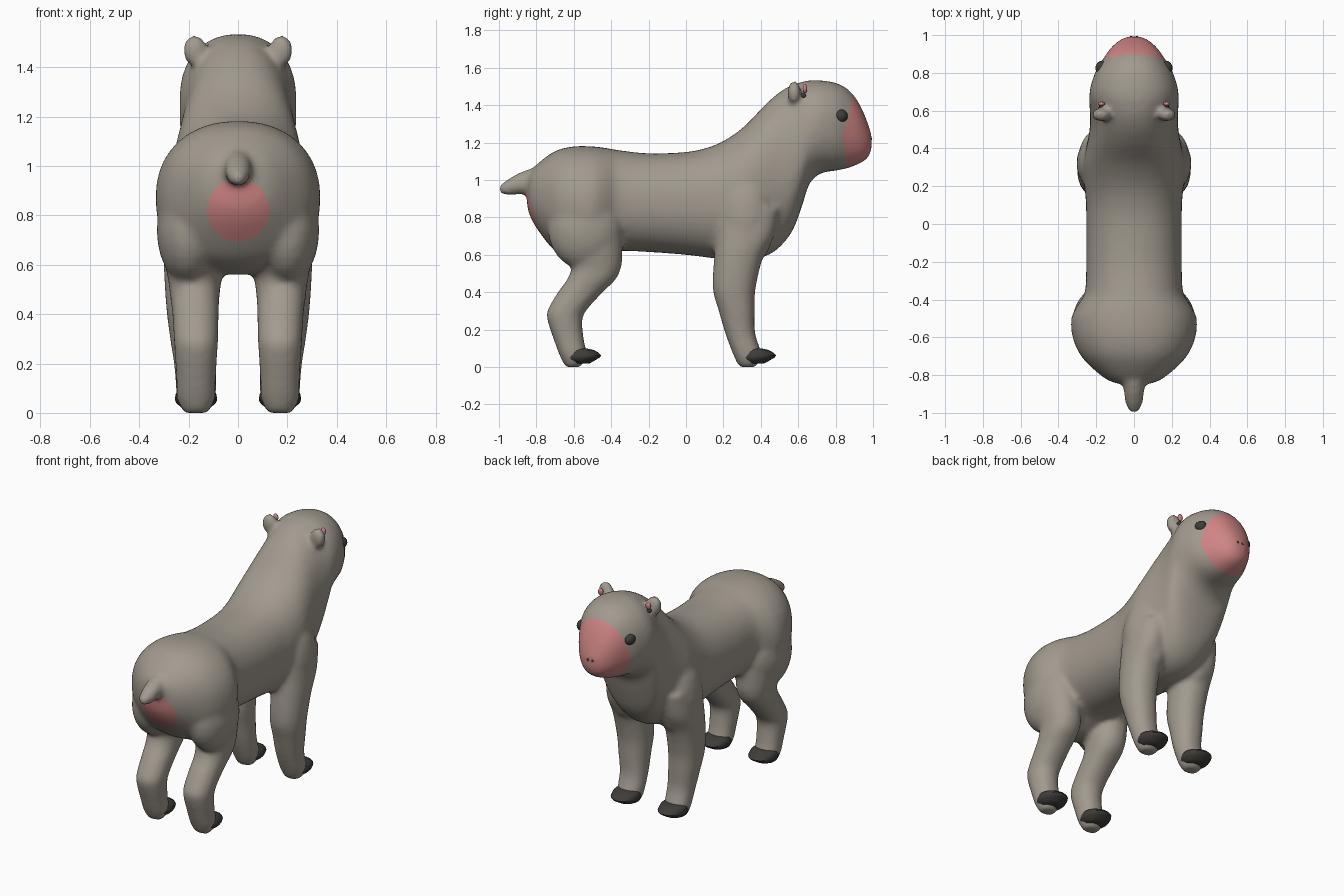
import bpy, bmesh, math
from mathutils import Vector

if "Cube" in bpy.data.objects:
    bpy.data.objects.remove(bpy.data.objects["Cube"])


def material(name, rgb):
    m = bpy.data.materials.new(name)
    m.diffuse_color = (*rgb, 1)
    m.use_nodes = True
    m.node_tree.nodes["Principled BSDF"].inputs["Base Color"].default_value = m.diffuse_color
    return m


FUR = material("warm grey fur", (0.36, 0.325, 0.275))
PINK = material("pink skin", (0.62, 0.235, 0.23))
DARK = material("dark horn", (0.05, 0.047, 0.042))


def spline(rows, steps):
    """Catmull-Rom interpolation through rows of numbers."""
    out = []
    for i in range(len(rows) - 1):
        p = [rows[max(0, min(len(rows) - 1, i + k))] for k in (-1, 0, 1, 2)]
        for s in range(steps):
            t = s / steps
            out.append([0.5 * (2 * b + (c - a) * t + (2 * a - 5 * b + 4 * c - d) * t * t
                               + (3 * b - a - 3 * c + d) * t ** 3) for a, b, c, d in zip(*p)])
    return out + [list(rows[-1])]


def loft(bm, rows, place, power=2.0, sides=40, steps=4):
    """Skin a tube; place(row, u, v) maps a unit ring point to space."""
    rings = []
    for row in spline(rows, steps):
        ring = []
        for k in range(sides):
            a = 2 * math.pi * k / sides
            c, s = math.cos(a), math.sin(a)
            u = math.copysign(abs(c) ** (2 / power), c)
            v = math.copysign(abs(s) ** (2 / power), s)
            ring.append(bm.verts.new(place(row, u, v)))
        rings.append(ring)
    for r0, r1 in zip(rings, rings[1:]):
        for k in range(sides):
            n = (k + 1) % sides
            bm.faces.new((r0[k], r0[n], r1[n], r1[k]))
    bm.faces.new(rings[0][::-1])
    bm.faces.new(rings[-1])


def ellipsoid(bm, centre, radii, seg=24):
    made = bmesh.ops.create_uvsphere(bm, u_segments=seg, v_segments=seg // 2, radius=1)
    for v in made["verts"]:
        v.co = Vector(centre) + Vector([a * b for a, b in zip(v.co, radii)])


def finish(name, bm, mats):
    bmesh.ops.recalc_face_normals(bm, faces=bm.faces)
    me = bpy.data.meshes.new(name)
    bm.to_mesh(me)
    bm.free()
    for m in mats:
        me.materials.append(m)
    ob = bpy.data.objects.new(name, me)
    bpy.context.collection.objects.link(ob)
    bpy.ops.object.select_all(action="DESELECT")
    ob.select_set(True)
    bpy.context.view_layer.objects.active = ob
    bpy.ops.object.shade_smooth()
    return ob


# Torso, neck and head: y, underside z, top z, half width
TORSO = [(-0.85, 0.87, 1.00, 0.05), (-0.835, 0.81, 1.04, 0.12), (-0.79, 0.73, 1.09, 0.19),
         (-0.70, 0.62, 1.155, 0.28), (-0.60, 0.57, 1.18, 0.325), (-0.50, 0.56, 1.18, 0.332),
         (-0.43, 0.59, 1.172, 0.30), (-0.36, 0.62, 1.16, 0.26), (-0.20, 0.615, 1.143, 0.253),
         (0.0, 0.60, 1.15, 0.253), (0.12, 0.585, 1.175, 0.255), (0.22, 0.575, 1.22, 0.265),
         (0.32, 0.57, 1.295, 0.27), (0.42, 0.59, 1.40, 0.25), (0.50, 0.64, 1.47, 0.235),
         (0.57, 0.73, 1.51, 0.233), (0.62, 0.86, 1.525, 0.236), (0.66, 0.98, 1.533, 0.237),
         (0.72, 1.035, 1.533, 0.232), (0.80, 1.05, 1.52, 0.207), (0.86, 1.062, 1.49, 0.172),
         (0.91, 1.08, 1.435, 0.14), (0.95, 1.10, 1.36, 0.105), (0.98, 1.13, 1.28, 0.065),
         (0.992, 1.17, 1.24, 0.03)]
# Tail: y, underside z, top z, half width
TAIL = [(-0.74, 0.95, 1.08, 0.06), (-0.83, 0.93, 1.062, 0.057), (-0.90, 0.922, 1.035, 0.053),
        (-0.96, 0.918, 1.0, 0.042), (-1.0, 0.935, 0.97, 0.018)]
# Legs: z, back y, front y, centre x, half width
HIND = [(0.76, -0.74, -0.34, 0.19, 0.13), (0.62, -0.67, -0.34, 0.18, 0.12),
        (0.54, -0.615, -0.345, 0.175, 0.108), (0.47, -0.635, -0.375, 0.175, 0.10),
        (0.40, -0.685, -0.445, 0.172, 0.094), (0.30, -0.742, -0.535, 0.17, 0.09),
        (0.24, -0.738, -0.555, 0.17, 0.086), (0.14, -0.705, -0.545, 0.17, 0.08),
        (0.06, -0.675, -0.53, 0.17, 0.077), (0.0, -0.645, -0.565, 0.17, 0.05)]
FORE = [(0.85, 0.17, 0.50, 0.19, 0.10), (0.70, 0.16, 0.47, 0.195, 0.105),
        (0.58, 0.15, 0.41, 0.19, 0.11), (0.42, 0.143, 0.372, 0.185, 0.105),
        (0.30, 0.175, 0.367, 0.18, 0.095), (0.18, 0.21, 0.37, 0.172, 0.085),
        (0.06, 0.255, 0.405, 0.17, 0.078), (0.0, 0.285, 0.37, 0.17, 0.05)]


def upright(r, u, v):
    return (u * r[3], r[0], (r[1] + r[2]) / 2 + v * (r[2] - r[1]) / 2)


bm = bmesh.new()
loft(bm, TORSO, upright, power=2.2)
loft(bm, TAIL, upright)
for side in (-1, 1):
    for leg in (HIND, FORE):
        loft(bm, leg, lambda r, u, v: (side * (r[3] + u * r[4]),
                                       (r[1] + r[2]) / 2 + v * (r[2] - r[1]) / 2, r[0]), power=2.2)
    ellipsoid(bm, (side * 0.17, 0.32, 0.80), (0.135, 0.16, 0.27))    # shoulder
    ellipsoid(bm, (side * 0.20, -0.54, 0.74), (0.13, 0.20, 0.22))    # thigh
    ellipsoid(bm, (side * 0.175, 0.578, 1.468), (0.05, 0.036, 0.064))  # ear
body = finish("body", bm, (FUR, PINK))
mod = body.modifiers.new("blend", "REMESH")
mod.mode, mod.voxel_size = "VOXEL", 0.015
mod = body.modifiers.new("soften", "SMOOTH")
mod.factor, mod.iterations = 0.5, 8
for m in list(body.modifiers):
    bpy.ops.object.modifier_apply(modifier=m.name)

# Muzzle and rump patches: cut clean borders, then colour by region
bm = bmesh.new()
bm.from_mesh(body.data)


def cut(point, normal, test):
    faces = [f for f in bm.faces if test(f.calc_center_median())]
    geom = set(faces) | {e for f in faces for e in f.edges} | {v for f in faces for v in f.verts}
    bmesh.ops.bisect_plane(bm, geom=list(geom), plane_co=point, plane_no=normal, dist=1e-5)


MUZZLE = [(Vector((0, 0.835, 1.22)), Vector((0, 1, -0.27))),
          (Vector((0, 0.835, 1.22)), Vector((0, 1, 0.17)))]
for p, n in MUZZLE:
    cut(p, n, lambda c: c.y > 0.78 and c.z > 1.0)
RUMP, RADIUS, N = Vector((0, 0, 0.82)), 0.125, 20
spokes = [Vector((math.cos(2 * math.pi * i / N), 0, math.sin(2 * math.pi * i / N))) for i in range(N)]
for d in spokes:
    cut(RUMP + d * RADIUS, d,
        lambda c: c.y < -0.68 and RADIUS * 0.9 < math.hypot(c.x, c.z - 0.82) < RADIUS * 1.2)
for f in bm.faces:
    c = f.calc_center_median()
    on_muzzle = c.y > 0.8 and all((c - p).dot(n) > 0 for p, n in MUZZLE)
    on_rump = -0.87 < c.y < -0.65 and c.z < 0.935 and all((c - RUMP).dot(d) < RADIUS for d in spokes) \
        and f.normal.y < -0.2
    f.material_index = 1 if on_muzzle or on_rump else 0
    f.smooth = True
bm.to_mesh(body.data)
bm.free()


def pair(name, centre, radii, mat, seg=20):
    for side, label in ((-1, "left"), (1, "right")):
        b = bmesh.new()
        ellipsoid(b, (side * centre[0], *centre[1:]), radii, seg)
        finish(f"{label}_{name}", b, (mat,))


pair("eye", (0.168, 0.825, 1.342), (0.036, 0.04, 0.036), DARK)
pair("inner_ear", (0.172, 0.636, 1.488), (0.018, 0.012, 0.024), PINK, 12)
pair("ear_hole", (0.165, 0.622, 1.45), (0.02, 0.022, 0.016), DARK, 12)
pair("nostril", (0.017, 0.984, 1.22), (0.01, 0.012, 0.01), DARK, 12)

# Hooves: z, back offset, front offset, half width; pointed slightly forward
HOOF = [(0.02, -0.05, 0.05, 0.055), (0.04, -0.09, 0.085, 0.08),
        (0.062, -0.105, 0.112, 0.085), (0.09, -0.08, 0.075, 0.075), (0.10, -0.05, 0.03, 0.05)]
for label, y in (("front", 0.37), ("hind", -0.565)):
    for side, word in ((-1, "left"), (1, "right")):
        b = bmesh.new()
        loft(b, HOOF, lambda r, u, v: (side * 0.17 + u * r[3],
                                       y + (r[1] + r[2]) / 2 + v * (r[2] - r[1]) / 2, r[0]),
             sides=20, steps=2)
        finish(f"{label}_{word}_hoof", b, (DARK,))
        bpy.ops.object.shade_smooth_by_angle(angle=math.radians(40))
